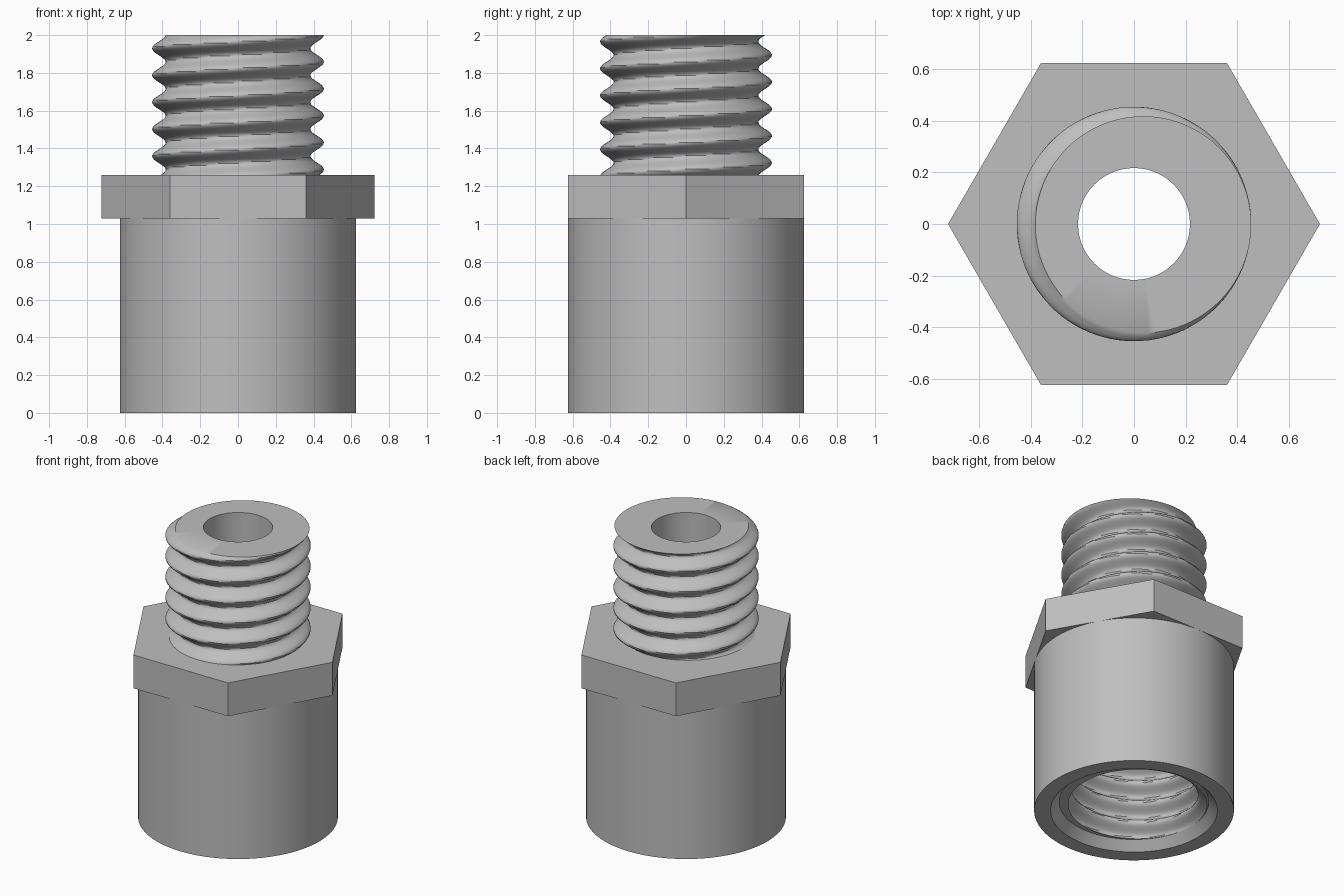
import bpy, bmesh, math

if "Cube" in bpy.data.objects:
    bpy.data.objects.remove(bpy.data.objects["Cube"])

PITCH = 0.1427
SEGS = 96
BORE = 0.217

grey = bpy.data.materials.new("plain grey")
grey.diffuse_color = (0.52, 0.52, 0.52, 1)
grey.use_nodes = True
grey.node_tree.nodes["Principled BSDF"].inputs["Base Color"].default_value = grey.diffuse_color


def helix(mid, amp, crest_z):
    """Radius of a right-handed rounded thread whose crest at angle pi lies at crest_z."""
    def radius(a, z):
        return mid + amp * math.cos(2 * math.pi * (z - crest_z) / PITCH - (a - math.pi))
    return radius


def thread_rows(z0, z1, radius):
    n = round((z1 - z0) / PITCH * 14)
    return [(z0 + (z1 - z0) * i / n, radius) for i in range(n + 1)]


def lathe(name, rows, segs=SEGS, closed=False, smooth=True):
    """Skin rings of (height, radius), where radius is a number or a function of angle and height."""
    bm = bmesh.new()
    rings = []
    for z, r in rows:
        ring = []
        for i in range(segs):
            a = 2 * math.pi * i / segs
            rad = r(a, z) if callable(r) else r
            ring.append(bm.verts.new((rad * math.cos(a), rad * math.sin(a), z)))
        rings.append(ring)
    pairs = list(zip(rings, rings[1:]))
    if closed:
        pairs.append((rings[-1], rings[0]))
    for lo, hi in pairs:
        for i in range(segs):
            j = (i + 1) % segs
            bm.faces.new((lo[i], lo[j], hi[j], hi[i]))
    mesh = bpy.data.meshes.new(name)
    bm.to_mesh(mesh)
    bm.free()
    mesh.materials.append(grey)
    obj = bpy.data.objects.new(name, mesh)
    bpy.context.collection.objects.link(obj)
    if smooth:
        bpy.context.view_layer.objects.active = obj
        obj.select_set(True)
        bpy.ops.object.shade_smooth_by_angle(angle=math.radians(35))
        obj.select_set(False)
    return obj


# Round socket: chamfered mouth and internal thread, open from below
socket_thread = helix(0.434, 0.034, 0.2)
socket_top = 0.92
rows = [(socket_top, BORE)]
rows += thread_rows(0.06, socket_top, socket_thread)[::-1]
rows += [(0.06, 0.468), (0.0, 0.522), (0.0, 0.625), (1.03, 0.625)]
lathe("socket_body", rows)

# Hexagonal wrench collar, corners on the x axis
hex_r = 0.625 / math.cos(math.pi / 6)
lathe("hex_collar",
      [(1.03, 0.55), (1.03, hex_r), (1.26, hex_r), (1.26, 0.36)],
      segs=6, smooth=False)

# Threaded spigot with a flat end and the through bore
spigot_thread = helix(0.419, 0.036, 1.93)
rows = [(socket_top, BORE), (1.24, BORE)]
rows = thread_rows(1.25, 2.0, spigot_thread) + [(2.0, BORE), (socket_top, BORE)]
lathe("threaded_spigot", rows)
